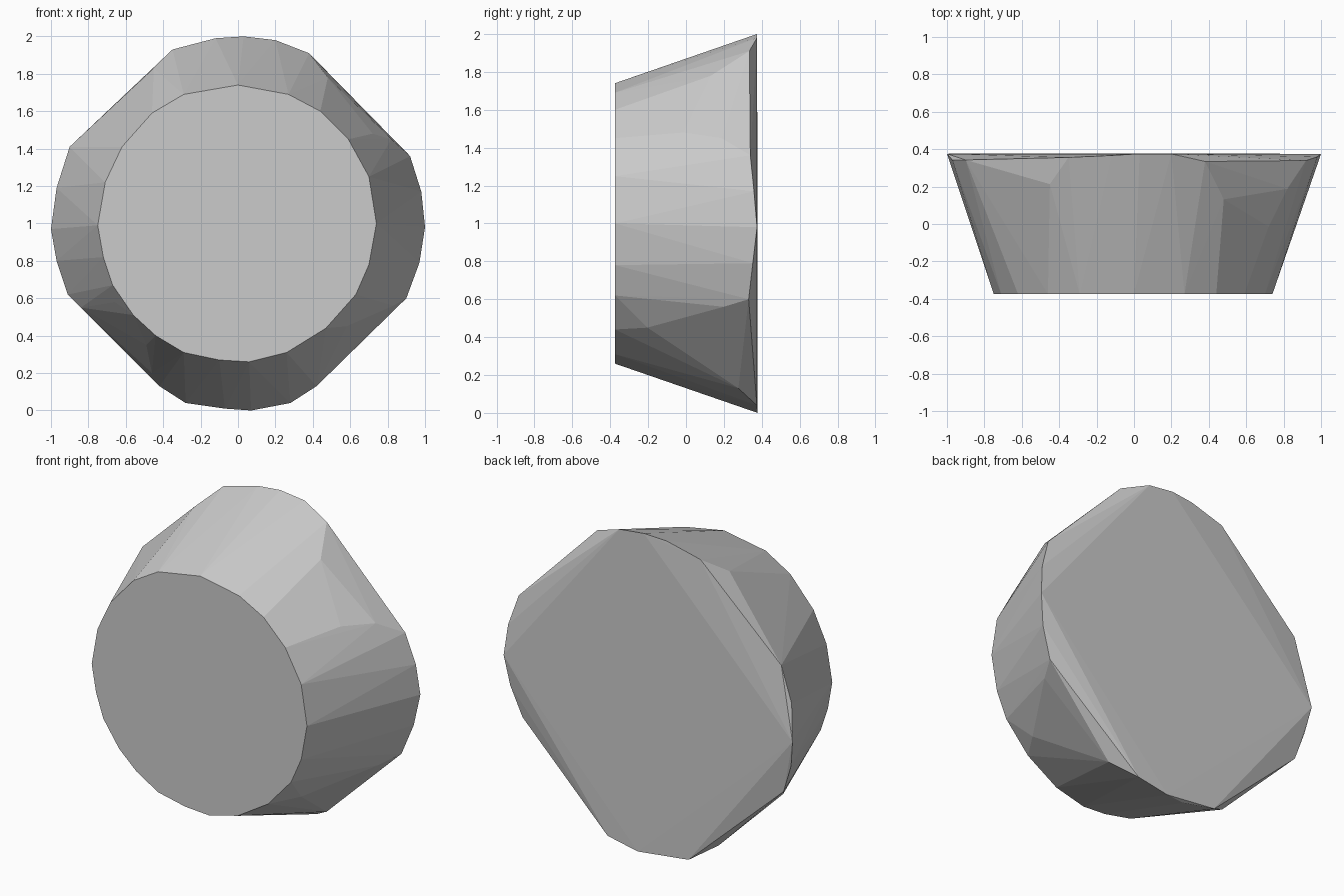
import bpy
import bmesh
from math import hypot

if "Cube" in bpy.data.objects:
    bpy.data.objects.remove(bpy.data.objects["Cube"], do_unlink=True)

FRONT, BACK = -0.375, 0.378
CAP_RADIUS, SLOPE = 0.74, 0.347

# Outline of the small flat front cap, (x, z) from the centre in hundredths
cap = [(0, 74), (-29, 69), (-46, 59), (-62, 41), (-71, 22), (-75, -1),
       (-72, -18), (-67, -33), (-56, -49), (-44, -60), (-29, -69), (-10, -73),
       (6, -74), (26, -69), (47, -56), (63, -38), (70, -22), (74, 0),
       (70, 25), (59, 45), (44, 60), (27, 69)]

# Outline of the wide back rim, with its four cut corners
rim = [(-35, 93), (-12, 99), (3, 100), (20, 98), (38, 91), (92, 36),
       (98, 17), (100, -2), (97, -21), (90, -40), (42, -87), (28, -96),
       (7, -100), (-7, -99), (-28, -96), (-42, -87), (-91, -38), (-97, -20),
       (-100, -3), (-97, 19), (-90, 41)]

# Points where the corner cuts run into the tapered side
corner_cuts = [(48, 78), (72, 48), (82, 45), (58, -55), (83, -44),
               (-84, -45), (-66, -42), (-49, -65), (-46, -80), (-45, 83)]


def cone_depth(x, z):
    """Depth of the tapered side at a given distance from the axis."""
    return min(BACK, FRONT + (hypot(x, z) - CAP_RADIUS) / SLOPE)


def flat_material(name, colour):
    mat = bpy.data.materials.new(name)
    mat.use_nodes = True
    mat.diffuse_color = colour
    mat.node_tree.nodes["Principled BSDF"].inputs["Base Color"].default_value = colour
    return mat


# Tapered block: the hull around the cap, the rim and the corner cuts
bm = bmesh.new()
for px, pz in cap:
    bm.verts.new((px / 100, FRONT, pz / 100 + 1))
for px, pz in rim + corner_cuts:
    x, z = px / 100, pz / 100
    bm.verts.new((x, cone_depth(x, z), z + 1))
hull = bmesh.ops.convex_hull(bm, input=bm.verts[:])
loose = {v for v in hull["geom_interior"] + hull["geom_unused"]
         if isinstance(v, bmesh.types.BMVert)}
bmesh.ops.delete(bm, geom=list(loose), context="VERTS")
bmesh.ops.dissolve_limit(bm, angle_limit=0.01, verts=bm.verts[:], edges=bm.edges[:])
bmesh.ops.recalc_face_normals(bm, faces=bm.faces[:])

mesh = bpy.data.meshes.new("tapered_block")
bm.to_mesh(mesh)
bm.free()
mesh.materials.append(flat_material("light grey", (0.6, 0.6, 0.6, 1)))
block = bpy.data.objects.new("tapered_block", mesh)
bpy.context.scene.collection.objects.link(block)
